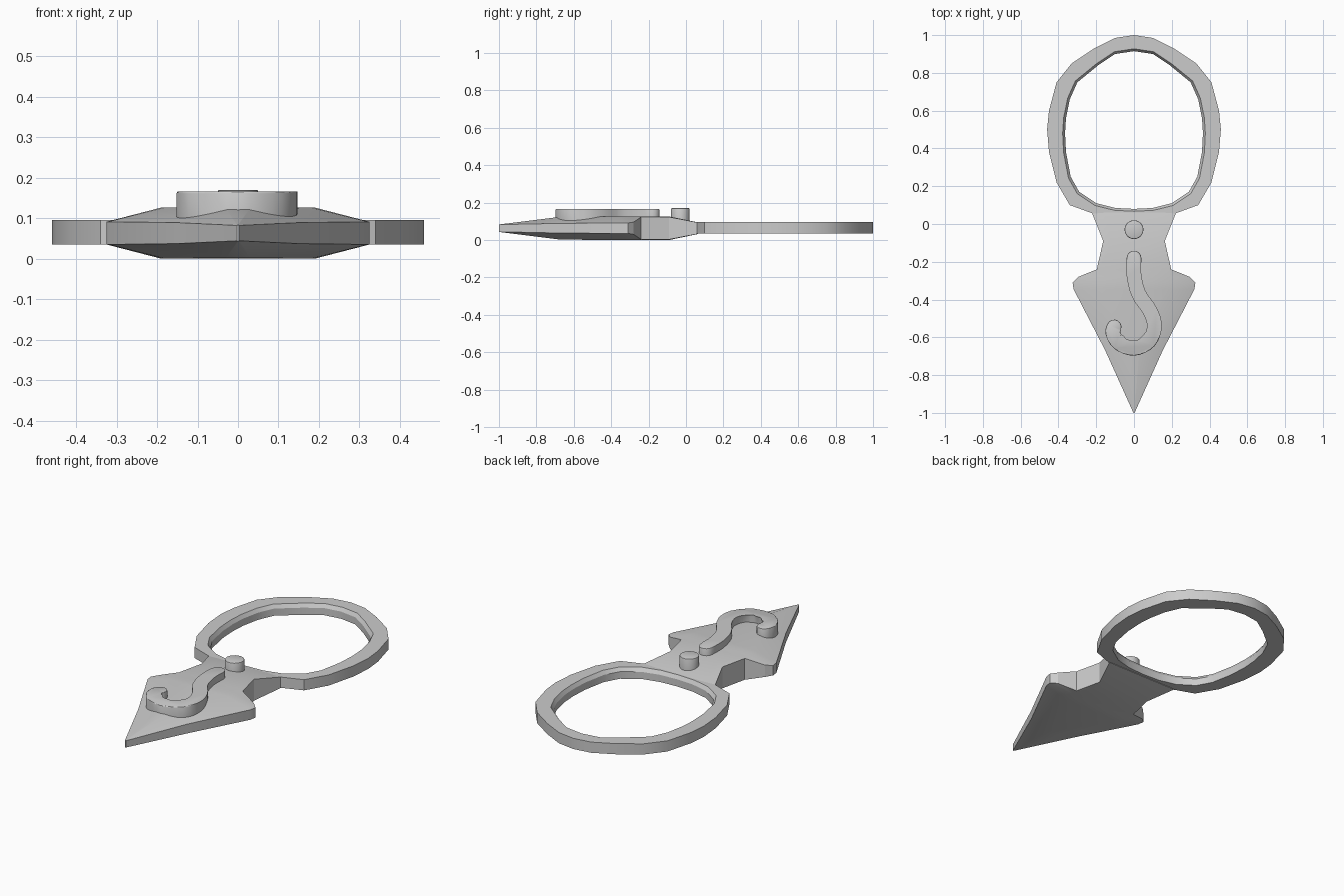
import bpy, bmesh, math
from mathutils import Vector

if "Cube" in bpy.data.objects:
    bpy.data.objects.remove(bpy.data.objects["Cube"])

MID = 0.063  # height of the mid-plane


def finish(bm, name, angle=30):
    bmesh.ops.recalc_face_normals(bm, faces=bm.faces[:])
    mesh = bpy.data.meshes.new(name)
    bm.to_mesh(mesh)
    bm.free()
    obj = bpy.data.objects.new(name, mesh)
    bpy.context.collection.objects.link(obj)
    bpy.ops.object.select_all(action='DESELECT')
    obj.select_set(True)
    bpy.context.view_layer.objects.active = obj
    bpy.ops.object.shade_smooth_by_angle(angle=math.radians(angle))
    return obj


def bridge(bm, a, b):
    n = len(a)
    for i in range(n):
        j = (i + 1) % n
        bm.faces.new((a[i], a[j], b[j], b[i]))


def mirrored(half):
    return half + [(-x, y) for x, y in half[-2:0:-1]]


# Finger ring: outer and inner outlines joined, inner wall tapering downward
outer = mirrored([(0, 1), (.1, .985), (.21, .93), (.33, .85), (.41, .75), (.45, .6), (.46, .5),
                  (.45, .38), (.41, .22), (.34, .1), (.23, .06), (.12, .03), (0, .02)])
inner = mirrored([(0, .915), (.1, .9), (.19, .84), (.3, .75), (.34, .66), (.36, .56), (.365, .48),
                  (.36, .38), (.335, .25), (.29, .17), (.2, .11), (.1, .085), (0, .08)])
wide = [(x * 1.035, .5 + (y - .5) * 1.03) for x, y in inner]
bm = bmesh.new()
loops = [[bm.verts.new((x, y, z)) for x, y in pts]
         for pts, z in ((outer, .035), (outer, .095), (wide, .095), (inner, .075), (inner, .035))]
for i in range(5):
    bridge(bm, loops[i], loops[(i + 1) % 5])
finish(bm, "finger_ring")

# Neck and arrow blade: eight-sided sections (y, half width, edge half height, flat half width, half height)
stations = [(.065, .225, .03, .16, .031), (-.09, .163, .06, .12, .063), (-.24, .197, .06, .185, .063),
            (-.28, .295, .033, .19, .063), (-.31, .325, .028, .19, .063), (-.345, .32, .028, .18, .063),
            (-.67, .152, .026, .03, .061), (-1, .003, .019, .001, .02)]
bm = bmesh.new()
sections = []
for y, w, e, p, h in stations:
    pts = [(w, -e), (w, e), (p, h), (-p, h), (-w, e), (-w, -e), (-p, -h), (p, -h)]
    sections.append([bm.verts.new((x, y, MID + z)) for x, z in pts])
for a, b in zip(sections, sections[1:]):
    bridge(bm, a, b)
bm.faces.new(sections[0])
bm.faces.new(sections[-1])
finish(bm, "neck_and_blade", 20)


def raised(outline, z0, z1, name):
    """Extrude an outline upward and soften its top rim."""
    bm = bmesh.new()
    base = [bm.verts.new((x, y, z0)) for x, y in outline]
    prev = base
    for z, in ((z1,),):
        top = [bm.verts.new((x, y, z)) for x, y in outline]
        bridge(bm, prev, top)
    bm.faces.new(base)
    cap = bm.faces.new(top)
    bmesh.ops.bevel(bm, geom=list(cap.edges), offset=.005, segments=2, affect='EDGES', profile=.5)
    finish(bm, name)


# Raised round stud
raised([(.05 * math.cos(a), -.03 + .05 * math.sin(a))
        for a in (i * math.tau / 24 for i in range(24))], .09, .17, "round_stud")

# Raised hook: constant-width band along a smooth path with rounded ends
path = [Vector(p) for p in ((0, -.18), (0, -.27), (.025, -.37), (.085, -.46), (.108, -.54), (.08, -.62),
                            (0, -.658), (-.08, -.63), (-.112, -.575), (-.105, -.545))]
ext = [2 * path[0] - path[1]] + path + [2 * path[-1] - path[-2]]
line = []
for i in range(1, len(ext) - 2):
    a, b, c, d = ext[i - 1:i + 3]
    for k in range(4):
        t = k / 4
        line.append(.5 * (2 * b + (c - a) * t + (2 * a - 5 * b + 4 * c - d) * t * t
                          + (3 * b - a - 3 * c + d) * t ** 3))
line.append(path[-1])
R = .039
left, right = [], []
for i, p in enumerate(line):
    d = (line[min(i + 1, len(line) - 1)] - line[max(i - 1, 0)]).normalized()
    n = Vector((-d.y, d.x)) * R
    left.append(p + n)
    right.append(p - n)


def round_end(centre, start):
    arm = start - centre
    side = Vector((arm.y, -arm.x))
    return [centre + arm * math.cos(a) + side * math.sin(a)
            for a in (math.pi * k / 7 for k in range(1, 7))]


outline = left + round_end(line[-1], left[-1]) + right[::-1] + round_end(line[0], right[0])
raised([(v.x, v.y) for v in outline], .1, .166, "raised_hook")
